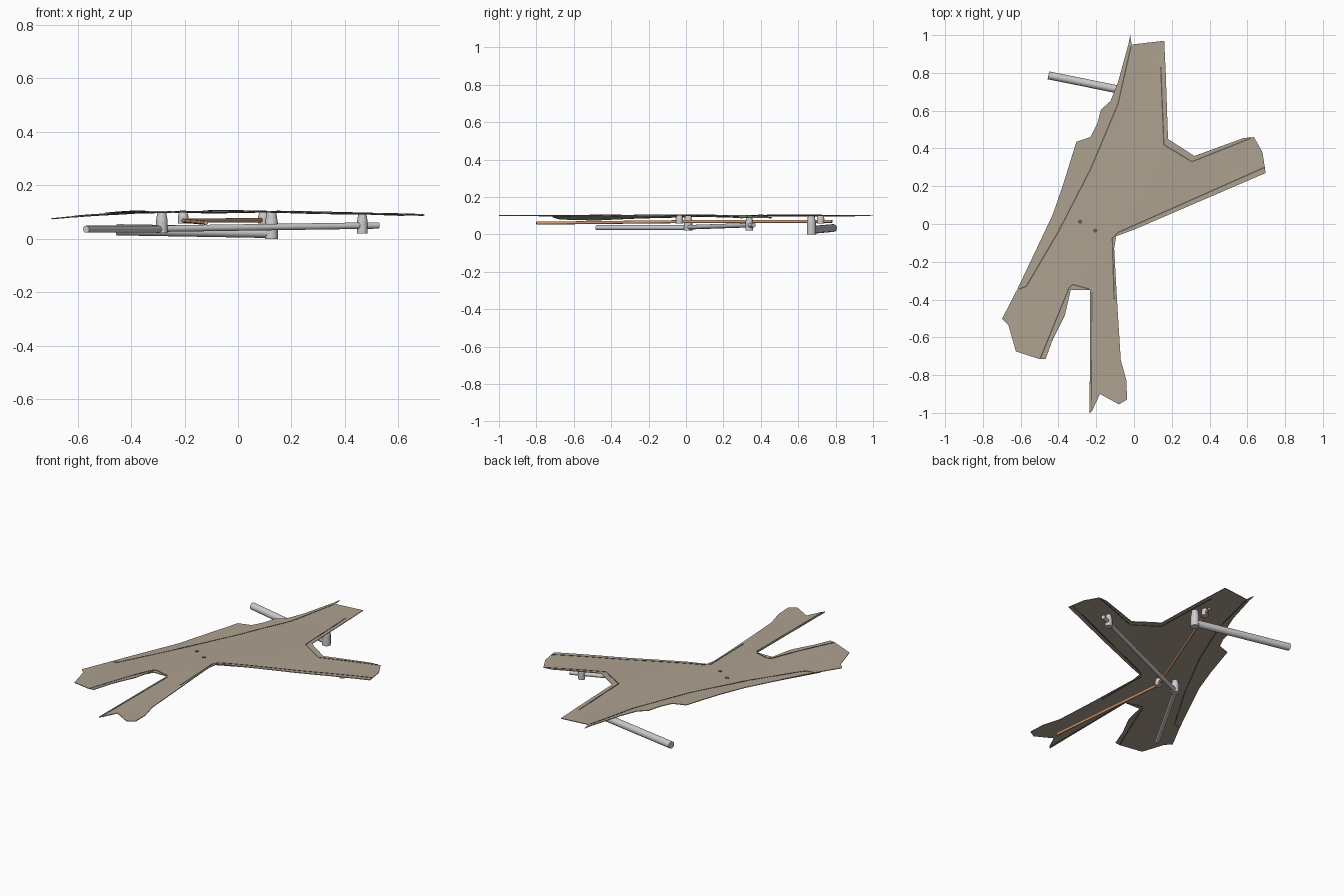
import bpy, bmesh, math
from mathutils import Vector

if "Cube" in bpy.data.objects:
    bpy.data.objects.remove(bpy.data.objects["Cube"])


def material(name, col):
    m = bpy.data.materials.new(name)
    m.diffuse_color = (*col, 1)
    m.use_nodes = True
    m.node_tree.nodes["Principled BSDF"].inputs["Base Color"].default_value = m.diffuse_color
    return m


TAN = material("tan_canvas", (0.42, 0.36, 0.28))
DARK = material("dark_seam", (0.12, 0.11, 0.09))
COPPER = material("copper", (0.62, 0.33, 0.17))


def finish(bm, name, mat=None):
    me = bpy.data.meshes.new(name)
    bm.to_mesh(me)
    bm.free()
    ob = bpy.data.objects.new(name, me)
    bpy.context.collection.objects.link(ob)
    if mat:
        me.materials.append(mat)
    return ob


def height(x, y):
    # gentle droop of the two side arms with slight ripple
    z = 0.101
    z -= 0.024 * max(0, (-x - 0.38) / 0.32)
    z -= 0.012 * max(0, (x - 0.2) / 0.5)
    return z + 0.003 * math.sin(9 * x + 2) * math.cos(5 * y)


# canvas sheet: four-armed outline, sliced so it can follow the height
OUTLINE = [(-.02, 1), (-.012, .95), (.16, .97), (.168, .8), (.18, .45), (.32, .36),
           (.58, .455), (.635, .46), (.68, .38), (.697, .27), (0, -.03), (-.095, -.065),
           (-.105, -.13), (-.09, -.4), (-.07, -.72), (-.04, -.83), (-.037, -.93),
           (-.08, -.955), (-.18, -.9), (-.22, -.985), (-.235, -1), (-.232, -.35),
           (-.335, -.35), (-.365, -.48), (-.43, -.61), (-.468, -.715), (-.5, -.715),
           (-.625, -.675), (-.665, -.535), (-.697, -.5), (-.615, -.34), (-.43, .05),
           (-.375, .21), (-.305, .435), (-.23, .46), (-.195, .53), (-.175, .605),
           (-.125, .65), (-.085, .75), (-.03, .95)]
bm = bmesh.new()
f = bm.faces.new([bm.verts.new((x, y, 0)) for x, y in OUTLINE])
bmesh.ops.triangulate(bm, faces=[f])
for axis, n in ((Vector((1, 0, 0)), 7), (Vector((0, 1, 0)), 9)):
    for i in range(-n, n + 1):
        bmesh.ops.bisect_plane(bm, geom=bm.verts[:] + bm.edges[:] + bm.faces[:],
                               plane_co=axis * (i * 0.1 + 0.003), plane_no=axis)
bmesh.ops.recalc_face_normals(bm, faces=bm.faces[:])
for v in bm.verts:
    v.co.z = height(v.co.x, v.co.y)
sheet = finish(bm, "canvas_sheet", TAN)
mod = sheet.modifiers.new("thickness", "SOLIDIFY")
mod.thickness = 0.004
mod.offset = 0


# hem seams: narrow dark strips running along the folded borders
def seam(name, pts, w=0.007):
    path = []
    for a, b in zip(pts, pts[1:]):
        a, b = Vector(a), Vector(b)
        n = max(1, int((b - a).length / 0.05))
        path += [a.lerp(b, i / n) for i in range(n)]
    path.append(Vector(pts[-1]))
    bm = bmesh.new()
    rows = []
    for i, p in enumerate(path):
        d = (path[min(i + 1, len(path) - 1)] - path[max(i - 1, 0)]).normalized()
        s = Vector((-d.y, d.x)) * w / 2
        h = height(p.x, p.y)
        rows.append([bm.verts.new((q.x, q.y, h + dz)) for q, dz in
                     ((p - s, -.0035), (p + s, -.0035), (p + s, .0035), (p - s, .0035))])
    for r, t in zip(rows, rows[1:]):
        for k in range(4):
            bm.faces.new((r[k], r[(k + 1) % 4], t[(k + 1) % 4], t[k]))
    bm.faces.new(rows[0])
    bm.faces.new(rows[-1])
    bmesh.ops.recalc_face_normals(bm, faces=bm.faces[:])
    finish(bm, name, DARK)


seam("left_seam", [(-.016, .94), (-.085, .635), (-.23, .29), (-.4, -.04), (-.57, -.33), (-.61, -.345)])
seam("right_arm_seam", [(.142, .83), (.158, .42), (.307, .33), (.62, .455)])
seam("lower_arm_seam", [(.692, .3), (-.085, -.045), (-.115, -.075), (-.105, -.4)])
seam("left_arm_seam", [(-.495, -.71), (-.345, -.34), (-.325, -.32), (-.235, -.345)])
seam("tail_seam", [(-.222, -.36), (-.226, -.98)], 0.004)


# rods and posts
def rod(name, a, b, r, mat=None, sides=16, r2=None):
    a, b = Vector(a), Vector(b)
    bm = bmesh.new()
    bmesh.ops.create_cone(bm, cap_ends=True, segments=sides, radius1=r,
                          radius2=r if r2 is None else r2, depth=(b - a).length)
    ob = finish(bm, name, mat)
    ob.location = (a + b) / 2
    ob.rotation_mode = 'QUATERNION'
    ob.rotation_quaternion = (b - a).to_track_quat('Z', 'Y')
    bpy.ops.object.select_all(action='DESELECT')
    ob.select_set(True)
    bpy.context.view_layer.objects.active = ob
    bpy.ops.object.shade_smooth_by_angle(angle=math.radians(35))
    return ob


rod("cross_rod", (.525, .362, .05), (-.29, .01, .038), .012)
rod("lower_left_rod", (-.285, .015, .036), (-.568, -.478, .036), .013)
rod("handle_tube", (.125, .67, .024), (-.453, .787, .034), .021)
rod("front_copper_rod", (-.205, -.035, .068), (-.12, -.8, .06), .008, COPPER)
rod("rear_copper_rod", (-.205, -.035, .068), (.115, .78, .07), .008, COPPER)

# posts joining the rods to the sheet, each with a collar and a pin through the sheet
for name, x, y, z, r in (("right_post", .465, .338, .02, .02), ("left_post", -.285, .012, .022, .022),
                         ("centre_post", -.205, -.035, .057, .02), ("rear_post", .095, .72, .057, .02),
                         ("handle_post", .125, .67, 0, .024)):
    top = height(x, y) - .001
    mid = z + (top - z) * .6
    rod(name, (x, y, z), (x, y, mid), r)
    rod(name + "_neck", (x, y, mid), (x, y, top), r, r2=r * .75)
    if name in ("left_post", "centre_post"):
        rod(name + "_pin", (x, y, top), (x, y, top + .005), .011, DARK)
